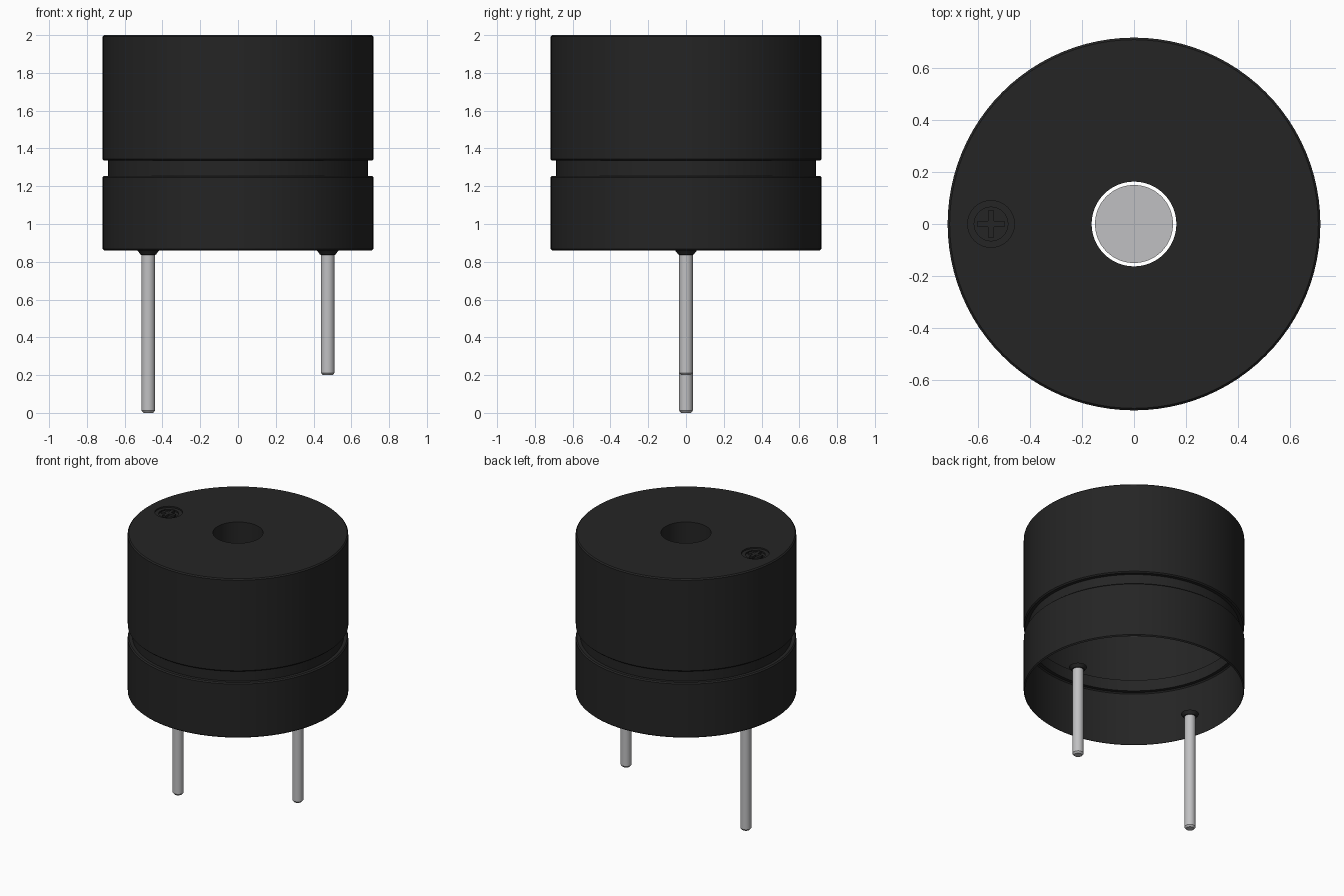
import bpy, bmesh, math

cube = bpy.data.objects.get("Cube")
if cube:
    bpy.data.objects.remove(cube, do_unlink=True)


def material(name, rgb, metallic=0.0, roughness=0.6):
    m = bpy.data.materials.new(name)
    m.diffuse_color = (*rgb, 1)
    m.use_nodes = True
    bsdf = m.node_tree.nodes["Principled BSDF"]
    bsdf.inputs["Base Color"].default_value = (*rgb, 1)
    bsdf.inputs["Roughness"].default_value = roughness
    return m


BLACK = material("black_plastic", (0.018, 0.018, 0.018))
METAL = material("grey_metal", (0.53, 0.53, 0.54))


def ring(bm, r, z, cx, n):
    return [bm.verts.new((cx + r * math.cos(math.tau * i / n),
                          r * math.sin(math.tau * i / n), z)) for i in range(n)]


def lathe(bm, profile, cx=0.0, n=96):
    """Revolve (radius, height) points about a vertical axis at x = cx."""
    rings = [ring(bm, r, z, cx, n) for r, z in profile]
    for a, b in zip(rings, rings[1:]):
        for i in range(n):
            j = (i + 1) % n
            bm.faces.new((a[i], a[j], b[j], b[i]))


def finish(bm, name, mat):
    bmesh.ops.remove_doubles(bm, verts=bm.verts, dist=1e-5)
    me = bpy.data.meshes.new(name)
    bm.to_mesh(me)
    bm.free()
    ob = bpy.data.objects.new(name, me)
    me.materials.append(mat)
    bpy.context.collection.objects.link(ob)
    bpy.ops.object.select_all(action='DESELECT')
    ob.select_set(True)
    bpy.context.view_layer.objects.active = ob
    bpy.ops.object.shade_smooth_by_angle(angle=math.radians(30))
    return ob


def turned(name, mat, profile, cx=0.0, n=32):
    bm = bmesh.new()
    lathe(bm, profile, cx, n)
    return finish(bm, name, mat)


R, GROOVE, B = 0.717, 0.687, 0.008   # outer radius, groove radius, edge bevel
HOLE, MARK, MARK_X = 0.163, 0.09, -0.55
BASE, TOP = 0.86, 2.0

# Casing: thin open-bottomed shell with a groove round it
bm = bmesh.new()
lathe(bm, [(R - B, BASE), (R, BASE + B),
           (R, 1.255 - B), (R - B, 1.255), (GROOVE, 1.255),
           (GROOVE, 1.335), (R - B, 1.335), (R, 1.335 + B),
           (R, TOP - B), (R - B, TOP)])
# Sound hole wall and sunken polarity mark
lathe(bm, [(HOLE, TOP), (HOLE, 1.75)], n=64)
lathe(bm, [(MARK, TOP), (MARK, 1.99), (0.065, 1.99), (0.065, 1.98), (0, 1.98)],
      MARK_X, 32)
# Flat top with the two openings left in it
edges = []
for r, cx, n in ((R - B, 0, 96), (HOLE, 0, 64), (MARK, MARK_X, 32)):
    vs = ring(bm, r, TOP, cx, n)
    edges += [bm.edges.new((vs[i], vs[(i + 1) % n])) for i in range(n)]
fill = bmesh.ops.triangle_fill(bm, use_beauty=True, edges=edges, normal=(0, 0, 1))
for f in fill["geom"]:
    if isinstance(f, bmesh.types.BMFace):
        f.normal_update()
        if f.normal.z < 0:
            f.normal_flip()
finish(bm, "casing", BLACK)

# Raised plus sign inside the mark
bm = bmesh.new()
a, w = 0.052, 0.011
outline = [(a, -w), (a, w), (w, w), (w, a), (-w, a), (-w, w),
           (-a, w), (-a, -w), (-w, -w), (-w, -a), (w, -a), (w, -w)]
face = bm.faces.new([bm.verts.new((MARK_X + x, y, 1.979)) for x, y in outline])
ext = bmesh.ops.extrude_face_region(bm, geom=[face])
bmesh.ops.translate(bm, vec=(0, 0, 0.016),
                    verts=[v for v in ext["geom"] if isinstance(v, bmesh.types.BMVert)])
bmesh.ops.recalc_face_normals(bm, faces=bm.faces)
finish(bm, "plus_mark", BLACK)

# Metal core below the sound hole
turned("core", METAL, [(0, 1.35), (0.15, 1.35), (0.15, 1.7), (0, 1.7)], n=64)

# Two legs of different length, each with a collar
P = 0.036
for side, x, tip in (("right", -0.475, 0.0), ("left", 0.475, 0.2)):
    turned(side + "_pin", METAL,
           [(0, tip), (P - 0.01, tip), (P, tip + 0.012), (P, BASE - 0.005),
            (0, BASE - 0.005)], x)
    turned(side + "_pin_collar", BLACK,
           [(P - 0.005, 0.836), (0.042, 0.838), (0.048, 0.848), (0.058, BASE),
            (0, BASE)], x)
